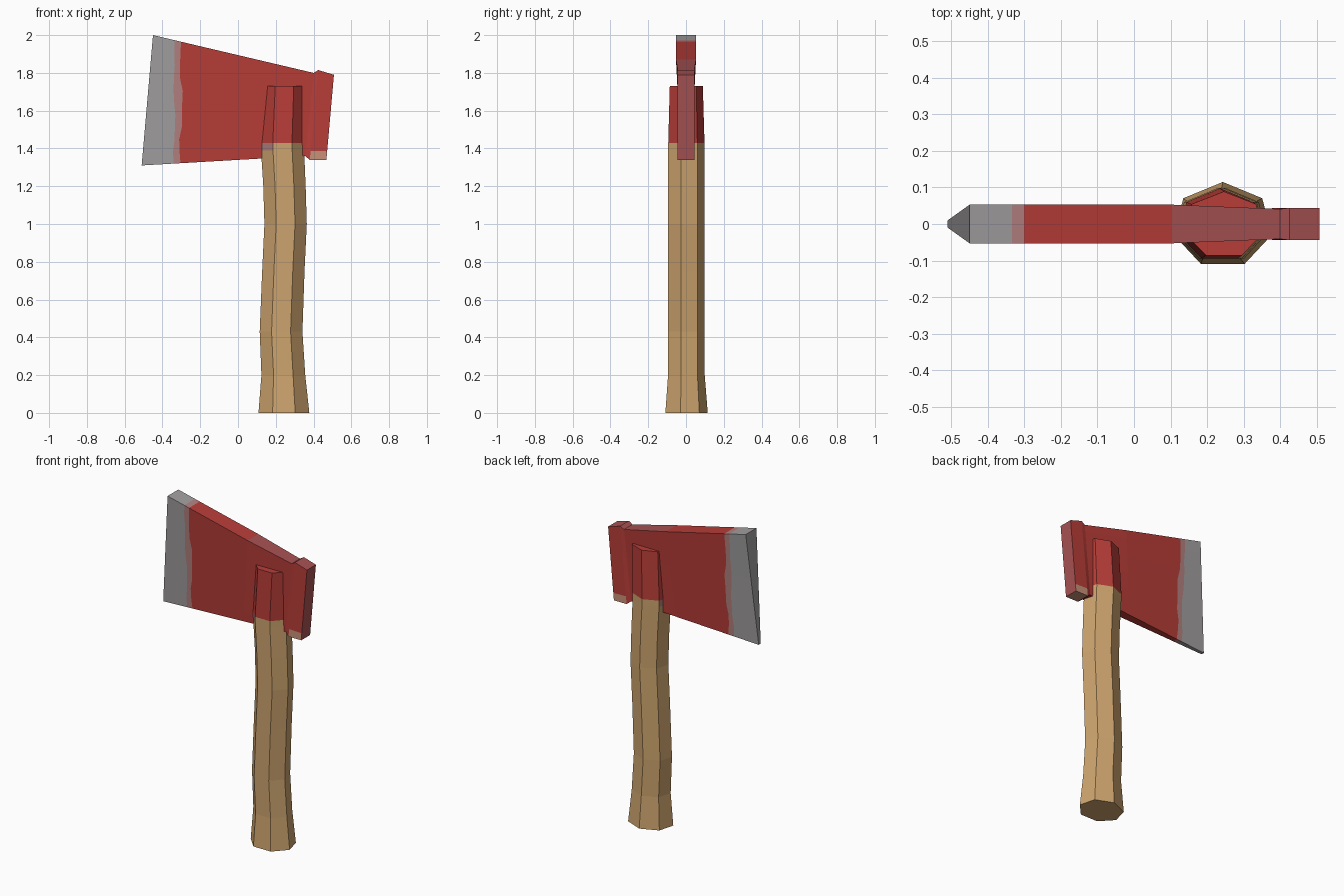
import bpy, bmesh, math, random

random.seed(4)
cube = bpy.data.objects.get("Cube")
if cube:
    bpy.data.objects.remove(cube, do_unlink=True)


def material(name, *rgb):
    lin = [((c / 255 + 0.055) / 1.055) ** 2.4 for c in rgb] + [1]
    m = bpy.data.materials.new(name)
    m.use_nodes = True
    m.diffuse_color = lin
    bsdf = next(n for n in m.node_tree.nodes if n.type == 'BSDF_PRINCIPLED')
    bsdf.inputs["Base Color"].default_value = lin
    return m


WOOD, RED, STEEL, WORN, SCUFF, CHIPPED = range(6)
palette = [
    material("wood", 205, 164, 110),
    material("red paint", 184, 61, 56),
    material("bare steel", 163, 160, 161),
    material("worn red paint", 168, 82, 83),
    material("scuffed paint edge", 180, 130, 128),
    material("chipped tan", 200, 145, 120),
]


def loft(name, rings, paint):
    """Skin closed rings, cap both ends, colour each face by a rule."""
    bm = bmesh.new()
    rows = [[bm.verts.new(p) for p in ring] for ring in rings]
    n = len(rows[0])
    tagged = []
    for s, (a, b) in enumerate(zip(rows, rows[1:])):
        for i in range(n):
            j = (i + 1) % n
            tagged.append((bm.faces.new((a[i], a[j], b[j], b[i])), s))
    tagged.append((bm.faces.new(rows[0][::-1]), -1))
    tagged.append((bm.faces.new(rows[-1]), len(rows)))
    bmesh.ops.recalc_face_normals(bm, faces=bm.faces)
    for face, s in tagged:
        face.material_index = paint(s, face.calc_center_median(), face.normal)
    mesh = bpy.data.meshes.new(name)
    bm.to_mesh(mesh)
    bm.free()
    for m in palette:
        mesh.materials.append(m)
    obj = bpy.data.objects.new(name, mesh)
    bpy.context.collection.objects.link(obj)
    return obj


def mix(a, b, t):
    return a + (b - a) * t


# Handle: wavy seven-sided shaft (z, centre x, radius x, radius y)
SHAFT = [
    (0, .243, .138, .118), (.2, .240, .119, .102), (.43, .228, .116, .101),
    (.75, .240, .115, .101), (1, .252, .115, .101), (1.2, .246, .115, .101),
    (1.39, .236, .117, .101), (1.43, .235, .117, .101), (1.73, .246, .113, .092),
]


def heptagon(z, cx, rx, ry):
    angles = [math.pi / 2 + math.tau * i / 7 for i in range(7)]
    return [(cx + rx * math.cos(a), ry * math.sin(a) - .003, z) for a in angles]


def paint_handle(s, centre, normal):
    if centre.z > 1.43:
        return RED
    return SCUFF if centre.z > 1.4 and normal.x < -.5 else WOOD


loft("handle", [heptagon(*s) for s in SHAFT], paint_handle)

# Axe head: slab with wedge-shaped edge, split in rows for the ragged paint line
ROWS = 10


def blade_point(u, t):
    """Point on the blade's side: u from edge to neck, t from top to bottom."""
    x = mix(mix(-.45, .40, u), mix(-.51, .355, u), t)
    z = mix(mix(2.0, 1.80, u), mix(1.31, 1.36, u), t)
    top_width = .053 if u < .65 else mix(.053, .041, (u - .65) / .35)
    return x, mix(top_width, mix(.010, .035, u), t), z


def poll_point(top, bottom, t):
    return mix(top[0], bottom[0], t), .044, mix(top[1], bottom[1], t)


def ring(point):
    side = [point(i / ROWS) for i in range(ROWS + 1)]
    return [(x, -y, z) for x, y, z in side] + side[::-1]


steel_jag = [random.uniform(-.008, .008) for _ in range(ROWS + 1)]
paint_jag = [random.uniform(-.012, .012) for _ in range(ROWS + 1)]
rings = [
    ring(lambda t: blade_point(0, t)),
    ring(lambda t: blade_point(.14 + .055 * t + steel_jag[round(t * ROWS)], t)),
    ring(lambda t: blade_point(.18 + .055 * t + paint_jag[round(t * ROWS)], t)),
    ring(lambda t: blade_point(.65, t)),
    ring(lambda t: blade_point(1, t)),
    ring(lambda t: poll_point((.425, 1.815), (.380, 1.34), t)),
    ring(lambda t: poll_point((.508, 1.79), (.468, 1.34), t)),
]


def paint_head(s, centre, normal):
    if s < 1:
        return STEEL
    if s == 1:
        return SCUFF
    if s == 5 and centre.z < 1.39:
        return CHIPPED
    # the top of the neck and the poll's striking face are rubbed dull
    if s > 6 or (s > 2 and normal.z > .5):
        return WORN
    return RED


loft("axe_head", rings, paint_head)
